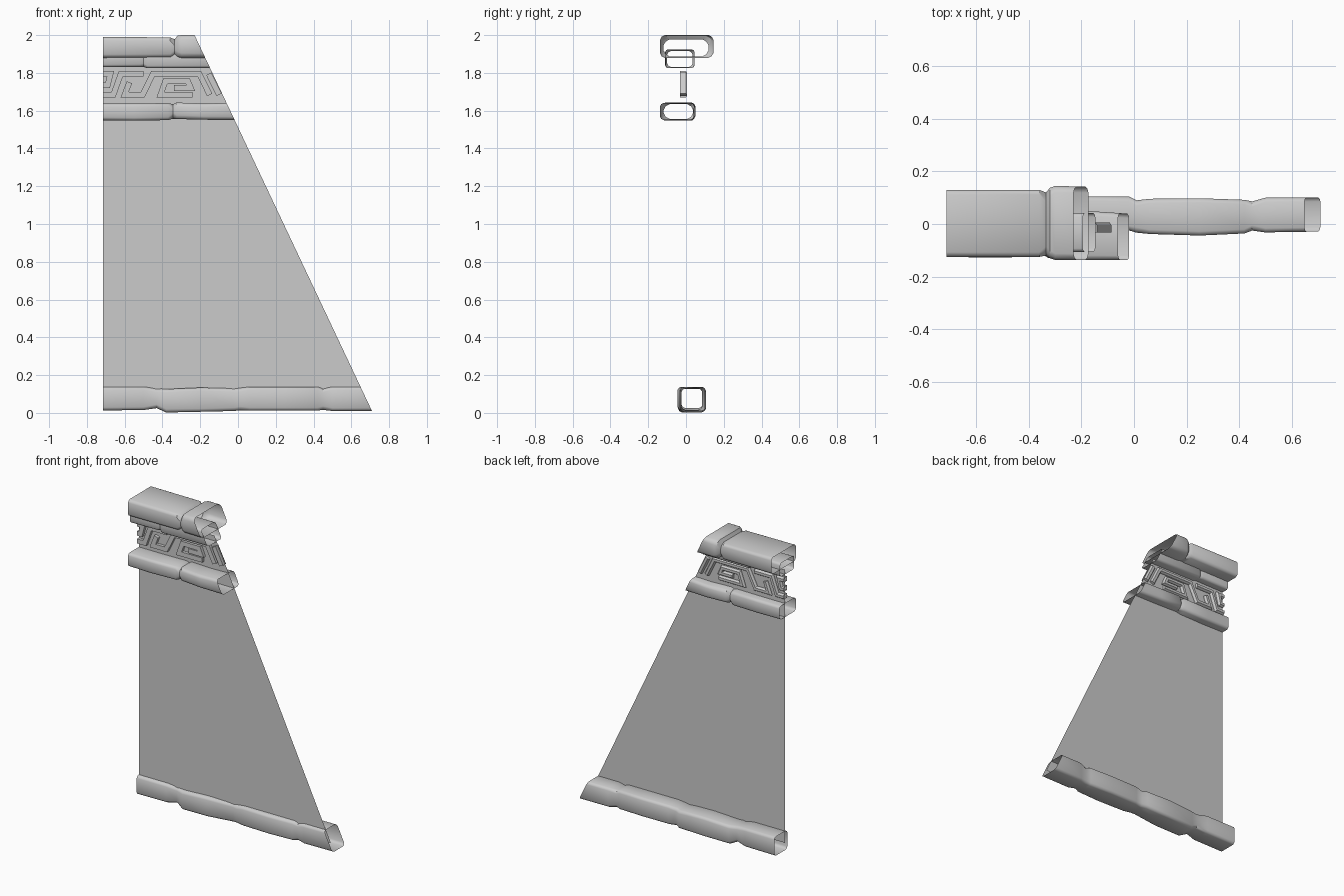
import bpy
import bmesh
from mathutils import Vector

if "Cube" in bpy.data.objects:
    bpy.data.objects.remove(bpy.data.objects["Cube"], do_unlink=True)

LEFT, RAKE = -0.714, -0.472      # straight edge, slope of the raked edge
PANEL_Y = -0.012


def raked_x(z):
    return -0.23 + RAKE * (z - 2.0)


stone = bpy.data.materials.new("grey_stone")
stone.use_nodes = True
GREY = (0.6, 0.6, 0.6, 1)
stone.diffuse_color = GREY
stone.node_tree.nodes["Principled BSDF"].inputs["Base Color"].default_value = GREY


def finish(name, bm, smooth=True):
    """Trim to both edges of the wall section and make the object."""
    for co, no in (((raked_x(0), 0, 0), (1, 0, -RAKE)), ((LEFT, 0, 0), (-1, 0, 0))):
        bmesh.ops.bisect_plane(bm, geom=bm.verts[:] + bm.edges[:] + bm.faces[:],
                               plane_co=co, plane_no=no, clear_outer=True)
    bmesh.ops.recalc_face_normals(bm, faces=bm.faces[:])
    mesh = bpy.data.meshes.new(name)
    bm.to_mesh(mesh)
    bm.free()
    mesh.materials.append(stone)
    obj = bpy.data.objects.new(name, mesh)
    bpy.context.collection.objects.link(obj)
    bpy.ops.object.select_all(action="DESELECT")
    obj.select_set(True)
    bpy.context.view_layer.objects.active = obj
    if smooth:
        bpy.ops.object.shade_smooth_by_angle(angle=0.6)
    return obj


def beam(name, stations):
    """Open-ended stone course lofted through (x, y0, y1, z0, z1, chamfer)."""
    bm = bmesh.new()
    rings = []
    for x, y0, y1, z0, z1, c in stations:
        s = c * 0.35
        pts = [(y0 + c, z0), (y1 - c, z0), (y1 - s, z0 + s), (y1, z0 + c),
               (y1, z1 - c), (y1 - s, z1 - s), (y1 - c, z1), (y0 + c, z1),
               (y0 + s, z1 - s), (y0, z1 - c), (y0, z0 + c), (y0 + s, z0 + s)]
        rings.append([bm.verts.new((x, y, z)) for y, z in pts])
    for a, b in zip(rings, rings[1:]):
        for i in range(len(a)):
            j = (i + 1) % len(a)
            bm.faces.new((a[i], a[j], b[j], b[i]))
    return finish(name, bm)


# Stone courses, with the joints between blocks pinched in
beam("cap_course", [
    (-0.72, -0.125, 0.13, 1.88, 1.99, 0.018), (-0.36, -0.125, 0.13, 1.882, 1.988, 0.018),
    (-0.335, -0.12, 0.12, 1.886, 1.978, 0.035), (-0.32, -0.13, 0.138, 1.882, 1.997, 0.03),
    (-0.30, -0.137, 0.145, 1.88, 2.0, 0.025), (-0.10, -0.137, 0.14, 1.88, 2.0, 0.022)])
beam("neck_course", [
    (-0.72, -0.105, 0.04, 1.83, 1.92, 0.014), (-0.52, -0.105, 0.04, 1.832, 1.92, 0.014),
    (-0.50, -0.10, 0.035, 1.832, 1.915, 0.018), (-0.48, -0.11, 0.045, 1.825, 1.925, 0.014),
    (-0.05, -0.105, 0.04, 1.825, 1.925, 0.014)])
beam("middle_course", [
    (-0.72, -0.125, 0.045, 1.549, 1.638, 0.016), (-0.55, -0.128, 0.045, 1.547, 1.638, 0.016),
    (-0.37, -0.125, 0.045, 1.55, 1.64, 0.016), (-0.345, -0.118, 0.037, 1.557, 1.634, 0.03),
    (-0.325, -0.13, 0.05, 1.556, 1.643, 0.02), (-0.18, -0.137, 0.05, 1.552, 1.638, 0.018),
    (0.04, -0.137, 0.035, 1.551, 1.643, 0.016)])
beam("base_course", [
    (-0.72, -0.035, 0.10, 0.013, 0.138, 0.016), (-0.50, -0.035, 0.10, 0.015, 0.138, 0.016),
    (-0.43, -0.024, 0.088, 0.025, 0.13, 0.02), (-0.38, -0.04, 0.10, 0.002, 0.126, 0.018),
    (-0.20, -0.042, 0.105, 0.006, 0.134, 0.016), (-0.02, -0.024, 0.105, 0.01, 0.13, 0.018),
    (0.01, -0.033, 0.09, 0.014, 0.132, 0.02), (0.06, -0.038, 0.096, 0.012, 0.138, 0.016),
    (0.25, -0.044, 0.098, 0.012, 0.138, 0.016), (0.42, -0.036, 0.092, 0.012, 0.138, 0.016),
    (0.45, -0.025, 0.086, 0.016, 0.13, 0.02), (0.50, -0.032, 0.10, 0.01, 0.138, 0.016),
    (0.75, -0.028, 0.102, 0.01, 0.138, 0.016)])

# Thin wall sheet running through the courses
bm = bmesh.new()
bm.faces.new([bm.verts.new((x, PANEL_Y, z)) for x, z in
              ((-1, 0.06), (1, 0.06), (1, 1.86), (-1, 1.86))])
finish("wall_sheet", bm, smooth=False)


def ribbon(name, path, width=0.03):
    """Band set through the sheet, bevelled at the back, mitred along (x, z)."""
    bm = bmesh.new()
    pts = [Vector(p) for p in path]
    rings = []
    for i, p in enumerate(pts):
        d0 = (p - pts[max(i - 1, 0)]).normalized()
        d1 = (pts[min(i + 1, len(pts) - 1)] - p).normalized()
        n0, n1 = (Vector((-d.y, d.x)) for d in (d0, d1))
        miter = (n0 + n1).normalized()
        miter /= max(miter.dot(n1 if n1.length else n0), 0.4)
        ring = []
        for side, y in ((-1, -0.032), (-1, -0.004), (-0.55, 0.006),
                        (0.55, 0.006), (1, -0.004), (1, -0.032)):
            q = p + miter * side * width / 2
            ring.append(bm.verts.new((q.x, y, q.y)))
        rings.append(ring)
    for a, b in zip(rings, rings[1:]):
        for i in range(len(a)):
            j = (i + 1) % len(a)
            bm.faces.new((a[i], a[j], b[j], b[i]))
    bm.faces.new(rings[0])
    bm.faces.new(rings[-1])
    return finish(name, bm, smooth=False)


# Meander frieze
LOW, HIGH = 1.684, 1.795
ribbon("frieze_edge_band", [(-0.10, LOW), (-0.155, HIGH)])
ribbon("frieze_frame", [(-0.15, LOW), (-0.205, HIGH), (-0.45, HIGH),
                        (-0.505, LOW), (-0.60, LOW), (-0.575, 1.75)])
ribbon("frieze_key", [(-0.24, LOW), (-0.41, LOW), (-0.385, 1.755),
                      (-0.265, 1.755), (-0.25, 1.72), (-0.34, 1.72)])
ribbon("frieze_end_frame", [(-0.50, HIGH), (-0.62, HIGH), (-0.66, LOW), (-0.75, LOW)])
ribbon("frieze_end_key", [(-0.75, HIGH), (-0.675, HIGH), (-0.69, 1.735), (-0.75, 1.735)])
